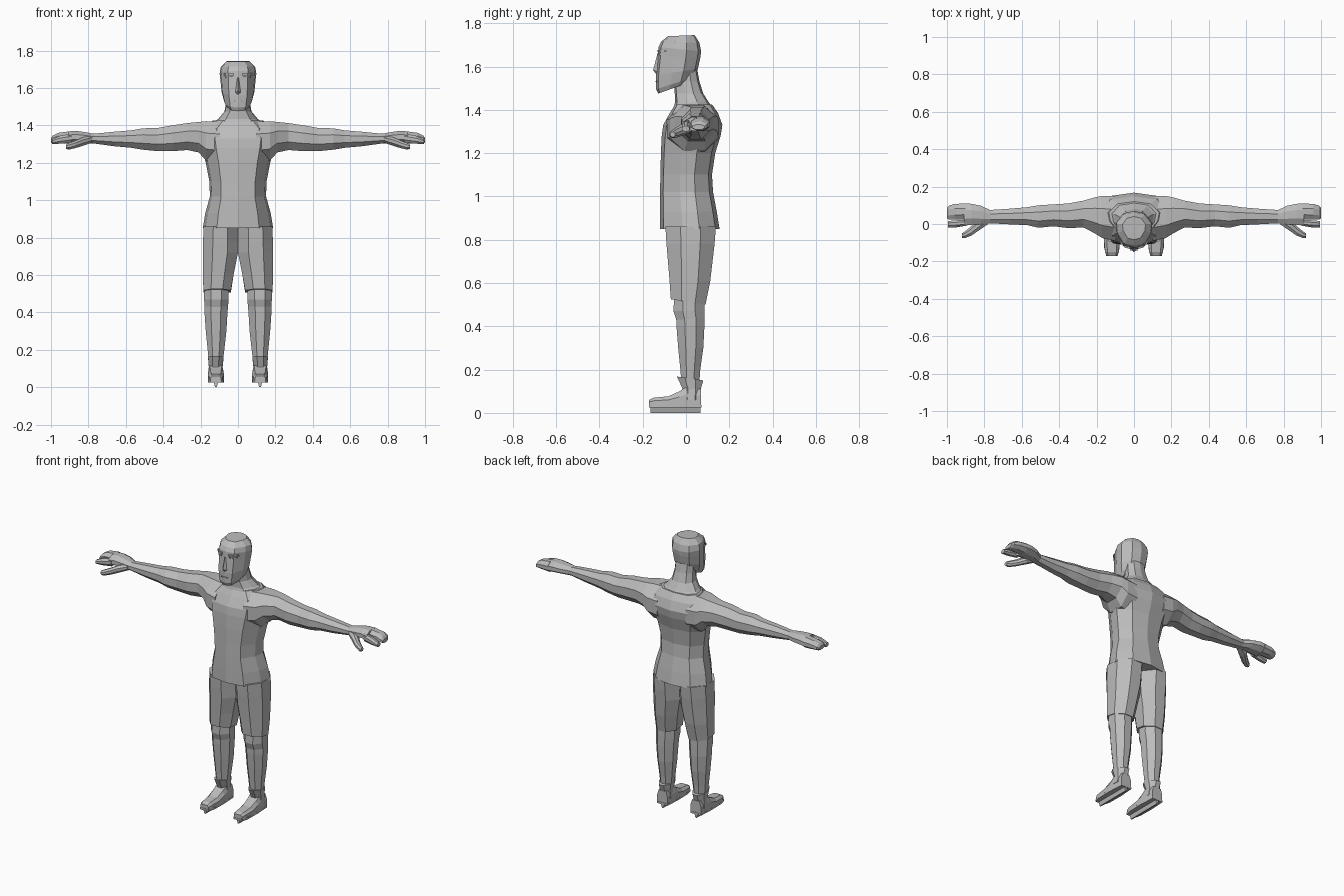
import bpy, bmesh, math

grey = bpy.data.materials.new("plain_grey")
grey.diffuse_color = (0.5, 0.5, 0.5, 1)


def loft(name, rings, mirror=False):
    """Skin a list of equal-length point rings and cap both ends."""
    bm = bmesh.new()
    vs = [[bm.verts.new(p) for p in r] for r in rings]
    n = len(vs[0])
    for a, b in zip(vs, vs[1:]):
        for i in range(n):
            j = (i + 1) % n
            bm.faces.new((a[i], a[j], b[j], b[i]))
    bm.faces.new(vs[0][::-1])
    bm.faces.new(vs[-1])
    bmesh.ops.recalc_face_normals(bm, faces=bm.faces)
    me = bpy.data.meshes.new(name)
    bm.to_mesh(me)
    bm.free()
    me.materials.append(grey)
    ob = bpy.data.objects.new(name, me)
    bpy.context.collection.objects.link(ob)
    if mirror:
        ob.modifiers.new("mirror", 'MIRROR').use_clip = False
    return ob


def body_ring(w, f, b, zf, zb=None, front=0.6, back=0.65):
    """Ten-sided symmetric ring: half width, front y, back y, front z, back z."""
    zb = zf if zb is None else zb
    d = b - f
    half = [(0, 0), (front, .06), (.93, .38), (1, .66), (back, .93), (0, 1)]
    pts = half + [(-x, t) for x, t in half[-2:0:-1]]
    return [(x * w, f + t * d, zf + t * (zb - zf)) for x, t in pts]


OCT = [(.3, 0), (.72, 0), (1, .3), (1, .7), (.7, 1), (.3, 1), (0, .7), (0, .3)]


def leg_ring(x0, x1, y0, y1, zf, zb=None):
    zb = zf if zb is None else zb
    return [(x0 + u * (x1 - x0), y0 + v * (y1 - y0), zf + v * (zb - zf)) for u, v in OCT]


def arm_ring(x, y0, y1, z0, z1):
    return [(x, y0 + u * (y1 - y0), z0 + v * (z1 - z0)) for u, v in OCT]


# Shirt, neck blending out of the shoulders
loft("shirt", [body_ring(*r) for r in [
    (.188, -.12, .155, .85), (.175, -.12, .142, .93), (.15, -.12, .125, 1.02),
    (.153, -.118, .12, 1.1), (.172, -.116, .135, 1.2), (.195, -.112, .16, 1.28),
    (.205, -.105, .168, 1.33), (.185, -.075, .148, 1.385), (.135, -.05, .12, 1.425)]])
loft("neck", [body_ring(*r) for r in [
    (.15, -.06, .13, 1.40), (.105, -.05, .105, 1.435), (.072, -.052, .08, 1.475),
    (.063, -.055, .062, 1.53), (.06, -.055, .05, 1.6)]])

# Head, rings tilted so the jaw drops towards the chin
loft("head", [body_ring(*r, front=.55, back=.6) for r in [
    (.06, -.128, .01, 1.475, 1.525), (.075, -.138, .035, 1.495, 1.55),
    (.088, -.138, .055, 1.56, 1.59), (.094, -.13, .066, 1.645, 1.64),
    (.098, -.127, .07, 1.69, 1.67), (.092, -.115, .062, 1.715, 1.71),
    (.062, -.083, .04, 1.74, 1.745)]])

# Face
loft("nose", [
    [(-.006, -.125, 1.655), (.006, -.125, 1.655), (0, -.133, 1.655)],
    [(-.017, -.13, 1.575), (.017, -.13, 1.575), (0, -.152, 1.583)],
    [(-.012, -.13, 1.565), (.012, -.13, 1.565), (0, -.138, 1.565)]])
for part, z, x0, x1, t in (("brow", 1.672, .022, .075, .005), ("eye", 1.658, .028, .066, .004)):
    loft(part, [[(x, y, z + s) for y, s in
                 ((-.133 + k * (x - .02), -t), (-.133 + k * (x - .02), t), (-.1, t), (-.1, -t))]
                for x, k in ((x0, .25), (.05, .25), (x1, .8))], True)
loft("mouth", [[(x, y, 1.53 + s) for y, s in ((-.141, -.002), (-.141, .002), (-.12, .002), (-.12, -.002))]
               for x in (-.022, .022)])

# Arms with hands
loft("arm", [arm_ring(*r) for r in [
    (.1, -.09, .15, 1.2, 1.42), (.17, -.075, .15, 1.21, 1.422), (.21, -.05, .142, 1.255, 1.418),
    (.27, -.018, .125, 1.268, 1.412), (.35, -.022, .11, 1.262, 1.4), (.43, -.012, .105, 1.262, 1.386),
    (.51, -.02, .1, 1.27, 1.384), (.57, -.006, .09, 1.28, 1.373), (.66, -.002, .082, 1.288, 1.366),
    (.77, .004, .075, 1.303, 1.355), (.82, -.002, .098, 1.306, 1.364), (.87, -.004, .108, 1.305, 1.371),
    (.91, -.008, .11, 1.303, 1.367)]], True)
loft("fingers", [arm_ring(*r) for r in [
    (.9, .024, .11, 1.303, 1.368), (.96, .024, .107, 1.305, 1.36), (.99, .024, .098, 1.305, 1.345),
    (1, .03, .085, 1.308, 1.332)]], True)
loft("index_finger", [arm_ring(*r) for r in [
    (.89, -.008, .022, 1.308, 1.355), (.95, -.018, .02, 1.302, 1.345),
    (.995, -.018, .016, 1.3, 1.325)]], True)
loft("thumb", [arm_ring(*r) for r in [
    (.78, .0, .05, 1.308, 1.345), (.83, -.035, .03, 1.29, 1.336), (.87, -.062, -.012, 1.278, 1.318),
    (.905, -.076, -.04, 1.27, 1.305), (.92, -.074, -.05, 1.275, 1.298)]], True)

# Shorts and lower legs
loft("shorts", [leg_ring(*r) for r in [
    (0, .183, -.095, .138, .86), (0, .187, -.09, .132, .78), (0, .188, -.085, .125, .72),
    (.022, .187, -.076, .112, .61), (.038, .185, -.07, .09, .525, .5)]], True)
loft("lower_leg", [leg_ring(*r) for r in [
    (.05, .18, -.055, .084, .53), (.05, .181, -.058, .085, .47), (.053, .179, -.045, .085, .43, .44),
    (.056, .179, -.044, .085, .4), (.062, .172, -.036, .08, .3), (.073, .162, -.026, .066, .2),
    (.083, .154, -.02, .06, .12)]], True)

# Skates: cuff, boot, sole and blade
loft("boot_cuff", [leg_ring(*r) for r in [
    (.077, .16, -.022, .07, .06), (.082, .156, -.015, .068, .11),
    (.077, .16, -.042, .08, .168, .15)]], True)


def foot_ring(y, w, z0, z1, top):
    c = .118
    return [(c - w, y, z0), (c + w, y, z0), (c + w, y, z0 + .6 * (z1 - z0)), (c + top, y, z1),
            (c - top, y, z1), (c - w, y, z0 + .6 * (z1 - z0))]


loft("boot", [foot_ring(*r) for r in [
    (-.17, .028, .035, .06, .02), (-.15, .037, .035, .07, .024), (-.08, .043, .035, .077, .027),
    (-.03, .042, .035, .1, .03), (.0, .041, .035, .118, .032), (.07, .036, .035, .11, .026)]], True)
loft("sole", [foot_ring(*r) for r in [
    (-.172, .03, .024, .036, .03), (-.13, .041, .024, .036, .041), (-.03, .043, .024, .036, .043),
    (.072, .037, .024, .036, .037)]], True)
loft("blade", [[(.118 + x, y, z) for x, z in ((-.004, 0), (.004, 0), (.012, .026), (-.012, .026))]
               for y in (-.165, .068)], True)
